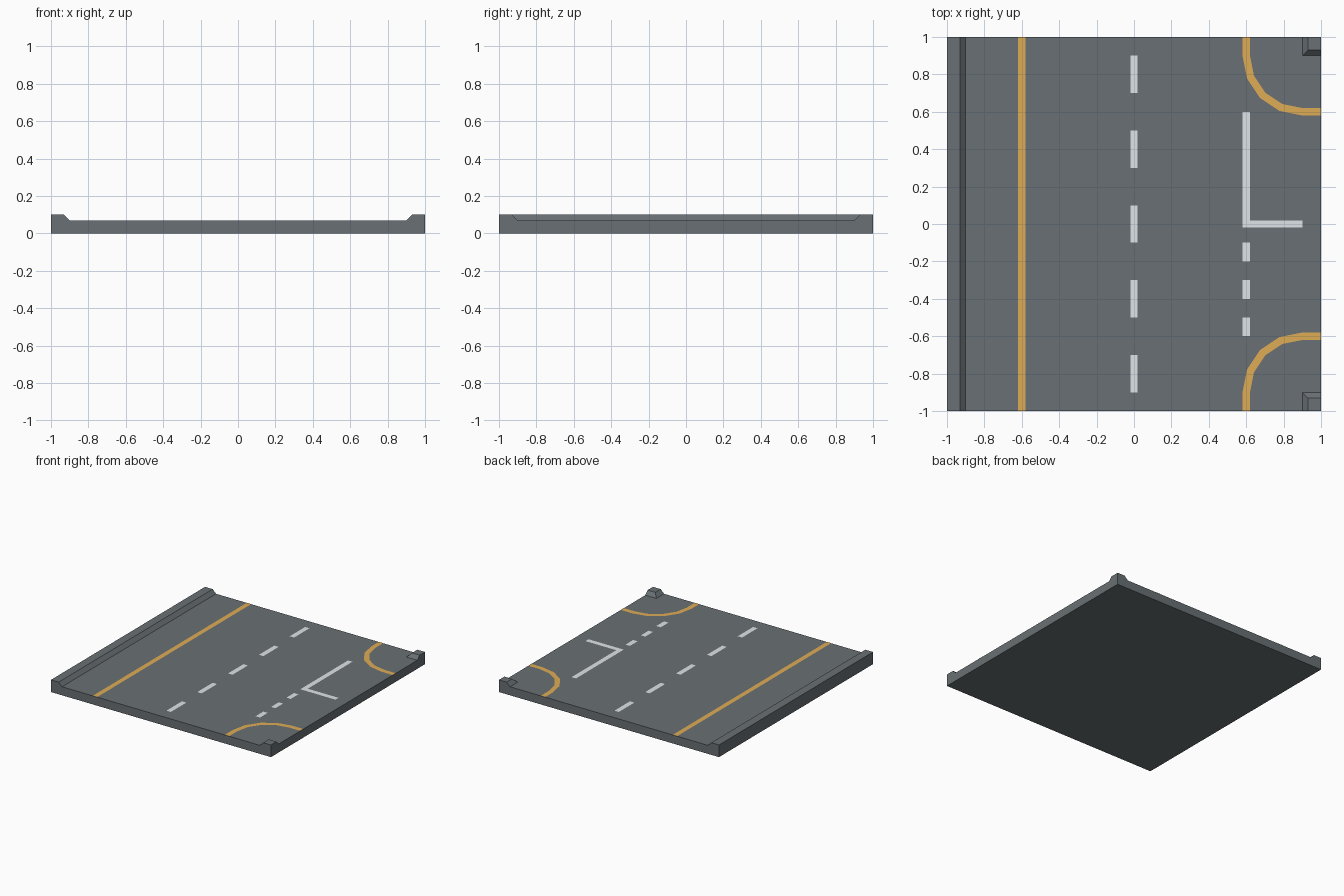
import bpy
import math

if "Cube" in bpy.data.objects:
    bpy.data.objects.remove(bpy.data.objects["Cube"])

ROAD_Z = 0.07
CURB_Z = 0.10
PAINT_Z = 0.071


def material(name, rgb):
    m = bpy.data.materials.new(name)
    m.diffuse_color = (*rgb, 1)
    m.use_nodes = True
    m.node_tree.nodes["Principled BSDF"].inputs["Base Color"].default_value = m.diffuse_color
    return m


asphalt = material("asphalt grey", (0.141, 0.162, 0.174))
white = material("line white", (0.74, 0.78, 0.80))
yellow = material("line yellow", (0.73, 0.415, 0.09))


def make(name, verts, faces, mat):
    me = bpy.data.meshes.new(name)
    me.from_pydata(verts, [], faces)
    me.materials.append(mat)
    ob = bpy.data.objects.new(name, me)
    bpy.context.collection.objects.link(ob)
    return ob


def loft(name, bottom, top, mat):
    """Closed solid between two matching counter-clockwise rings."""
    n = len(bottom)
    faces = [tuple(reversed(range(n))), tuple(range(n, 2 * n))]
    faces += [(i, (i + 1) % n, n + (i + 1) % n, n + i) for i in range(n)]
    return make(name, bottom + top, faces, mat)


def paint(name, rects, mat):
    """Flat painted rectangles (x0, x1, y0, y1) on the road."""
    verts, faces = [], []
    for x0, x1, y0, y1 in rects:
        k = len(verts)
        verts += [(x, y, PAINT_Z) for x, y in ((x0, y0), (x1, y0), (x1, y1), (x0, y1))]
        faces.append((k, k + 1, k + 2, k + 3))
    return make(name, verts, faces, mat)


# Road slab with the long kerb on the left, extruded along y
profile = [(-1, 0), (1, 0), (1, ROAD_Z), (-0.9, ROAD_Z), (-0.93, CURB_Z), (-1, CURB_Z)]
loft("road_slab", [(x, 1, z) for x, z in reversed(profile)],
     [(x, -1, z) for x, z in reversed(profile)], asphalt)
slab = bpy.data.objects["road_slab"]
slab.data.flip_normals()

# Kerb corners on the right, bevelled towards the road
for side, label in ((1, "back"), (-1, "front")):
    def ring(inner, z):
        pts = [(inner, inner * side, z), (1, inner * side, z), (1, side, z), (inner, side, z)]
        return pts if side > 0 else pts[::-1]
    loft(label + "_kerb_corner", ring(0.9, ROAD_Z), ring(0.93, CURB_Z), asphalt)

    # Yellow edge line bending round the corner: straight, four-step arc, straight
    def edge(r):
        c = 0.9
        pts = [(c - r, 1)]
        pts += [(c - r * math.cos(a), c - r * math.sin(a))
                for a in (i * math.pi / 8 for i in range(5))]
        return [(x, y * side, PAINT_Z) for x, y in pts + [(1, c - r)]]
    outer, inner = edge(0.32), edge(0.28)
    n = len(outer)
    quads = [(i, i + 1, n + i + 1, n + i) for i in range(n - 1)]
    if side < 0:
        quads = [q[::-1] for q in quads]
    make(label + "_corner_line", outer + inner, quads, yellow)

# Straight lines and dashes
paint("left_edge_line", [(-0.62, -0.58, -1, 1)], yellow)
paint("centre_dashes", [(-0.02, 0.02, 0.4 * i - 0.1, 0.4 * i + 0.1) for i in range(-2, 3)], white)
paint("junction_stop_line", [(0.58, 0.62, -0.02, 0.6), (0.62, 0.9, -0.02, 0.02)], white)
paint("junction_dashes", [(0.58, 0.62, -0.2 - 0.2 * i, -0.1 - 0.2 * i) for i in range(3)], white)
